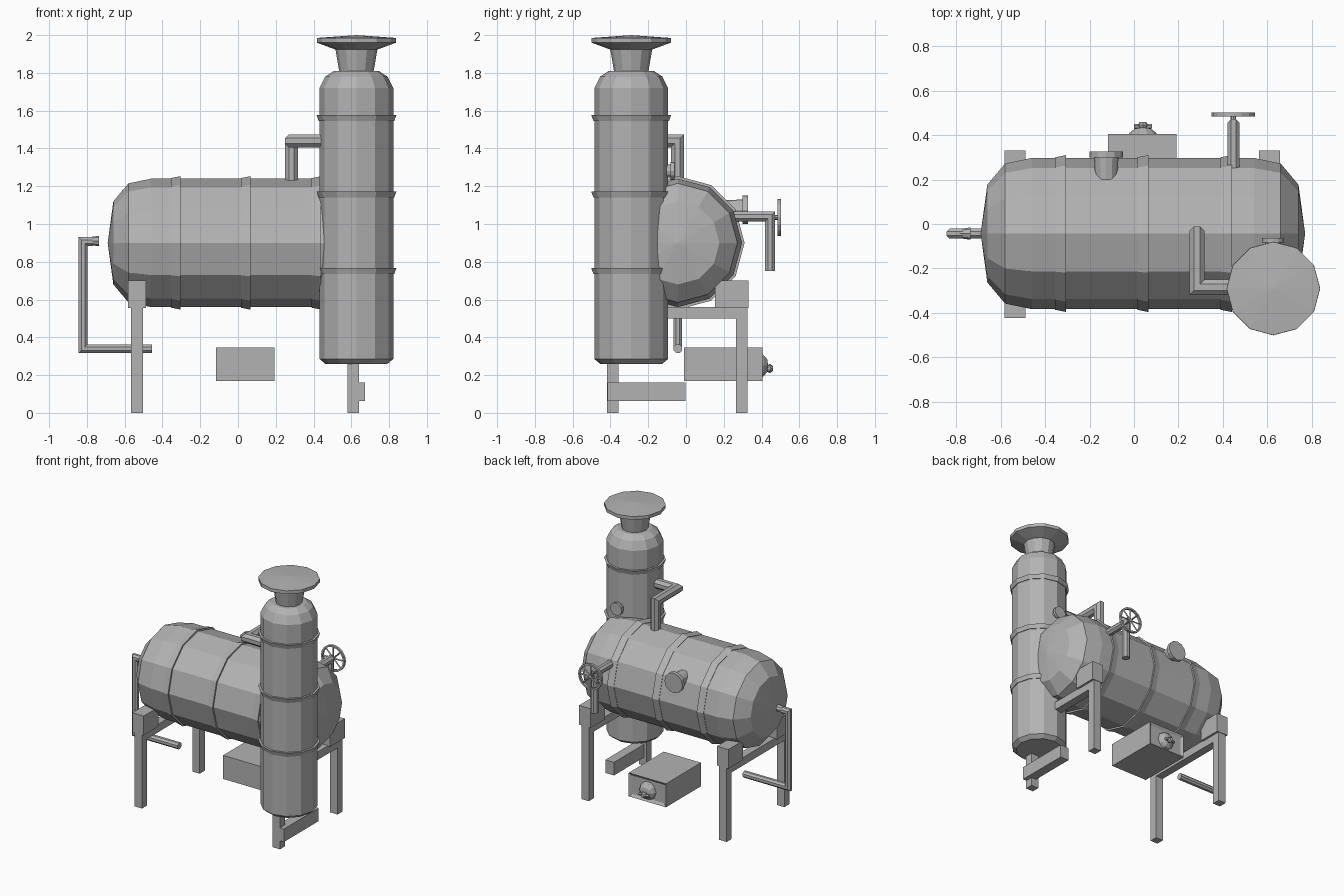
import bpy, bmesh, math
from mathutils import Vector, Matrix

if "Cube" in bpy.data.objects:
    bpy.data.objects.remove(bpy.data.objects["Cube"])

steel = bpy.data.materials.new("grey steel")
steel.diffuse_color = (0.45, 0.45, 0.45, 1)
steel.use_nodes = True
steel.node_tree.nodes["Principled BSDF"].inputs["Base Color"].default_value = steel.diffuse_color
TAU = 2 * math.pi


def finish(bm, name):
    bmesh.ops.recalc_face_normals(bm, faces=bm.faces)
    me = bpy.data.meshes.new(name)
    bm.to_mesh(me)
    bm.free()
    me.materials.append(steel)
    ob = bpy.data.objects.new(name, me)
    bpy.context.collection.objects.link(ob)
    return ob


def lathe(name, profile, origin, axis, sides=12, closed=False):
    """Revolve (distance, radius) points about an axis through origin."""
    bm = bmesh.new()
    axis = Vector(axis)
    u = Vector((0, 1, 0)) if abs(axis.y) < 0.5 else Vector((1, 0, 0))
    v = axis.cross(u)
    rings = []
    for d, r in profile:
        c = Vector(origin) + axis * d
        if r == 0:
            rings.append([bm.verts.new(c)] * sides)
        else:
            rings.append([bm.verts.new(c + r * (u * math.cos(TAU * i / sides) + v * math.sin(TAU * i / sides)))
                          for i in range(sides)])
    pairs = list(zip(rings, rings[1:])) + ([(rings[-1], rings[0])] if closed else [])
    for a, b in pairs:
        for i in range(sides):
            j = (i + 1) % sides
            bm.faces.new(list(dict.fromkeys((a[i], a[j], b[j], b[i]))))
    if not closed:
        for end, (_, r) in ((rings[0], profile[0]), (rings[-1], profile[-1])):
            if r:
                bm.faces.new(end)
    return finish(bm, name)


def box(name, x, y, z):
    bm = bmesh.new()
    mid = Vector((sum(x) / 2, sum(y) / 2, sum(z) / 2))
    size = (x[1] - x[0], y[1] - y[0], z[1] - z[0], 1)
    bmesh.ops.create_cube(bm, size=1, matrix=Matrix.Translation(mid) @ Matrix.Diagonal(size))
    return finish(bm, name)


def pipe(name, points, radius, sides=8):
    """Sweep a round section along points with mitred corners."""
    bm = bmesh.new()
    pts = [Vector(p) for p in points]
    dirs = [(b - a).normalized() for a, b in zip(pts, pts[1:])]
    u = dirs[0].orthogonal().normalized()
    v = dirs[0].cross(u)
    ring = [pts[0] + radius * (u * math.cos(TAU * (i + .5) / sides) + v * math.sin(TAU * (i + .5) / sides))
            for i in range(sides)]
    rows = [[bm.verts.new(p) for p in ring]]
    for k, d in enumerate(dirs):
        n = d + (dirs[k + 1] if k + 1 < len(dirs) else d)
        ring = [p + d * ((pts[k + 1] - p).dot(n) / d.dot(n)) for p in ring]
        rows.append([bm.verts.new(p) for p in ring])
    for a, b in zip(rows, rows[1:]):
        for i in range(sides):
            j = (i + 1) % sides
            bm.faces.new((a[i], a[j], b[j], b[i]))
    bm.faces.new(rows[0])
    bm.faces.new(rows[-1])
    return finish(bm, name)


# Horizontal tank with domed ends and three flared bands
half = [(0.73, 0), (0.70, 0.22), (0.62, 0.315), (0.50, 0.34)]
lathe("tank", [(-d, r) for d, r in half] + half[::-1], (0.04, -0.043, 0.9), (1, 0, 0))
for x in (-0.33, 0.04, 0.415):
    lathe("tank_band", [(-0.025, 0.33), (-0.025, 0.343), (0.025, 0.353), (0.025, 0.33)],
          (x, -0.043, 0.9), (1, 0, 0), closed=True)

# Vertical tower, neck and vent cap
TX, TY = 0.627, -0.29
lathe("tower", [(0.26, 0.165), (0.285, 0.195), (1.72, 0.195), (1.78, 0.165), (1.81, 0.12)],
      (TX, TY, 0), (0, 0, 1))
lathe("tower_neck", [(1.79, 0.088), (1.93, 0.112)], (TX, TY, 0), (0, 0, 1))
lathe("vent_cap", [(1.925, 0.115), (1.96, 0.21), (1.985, 0.21), (2.0, 0)], (TX, TY, 0), (0, 0, 1))
for z in (0.75, 1.155, 1.56):
    lathe("tower_band", [(-0.016, 0.19), (-0.016, 0.2), (0.016, 0.211), (0.016, 0.19)],
          (TX, TY, z), (0, 0, 1), closed=True)

# Two stands: saddle, cross beam and a pair of legs each
for x in (-0.535, 0.61):
    for s in (-1, 1):
        y = -0.046 + s * 0.342
        box("leg", (x - 0.031, x + 0.031), (y - 0.03, y + 0.03), (0, 0.6))
        yo, yi = -0.046 + s * 0.376, -0.046 + s * 0.2
        box("saddle", (x - 0.047, x + 0.047), sorted((yo, yi)), (0.555, 0.70))
    box("cross_beam", (x - 0.031, x + 0.031), (-0.388, 0.296), (0.5, 0.56))
box("foot_beam", (0.6, 0.672), (-0.415, -0.003), (0.062, 0.16))

# Burner box with recessed back panel and a domed latch
ob = box("burner_box", (-0.117, 0.192), (-0.01, 0.405), (0.17, 0.347))
bm = bmesh.new()
bm.from_mesh(ob.data)
bm.normal_update()
back = [f for f in bm.faces if f.normal.y > 0.9]
bmesh.ops.inset_region(bm, faces=back, thickness=0.028)
bmesh.ops.translate(bm, vec=(0, -0.012, 0), verts=back[0].verts)
bm.to_mesh(ob.data)
bm.free()
lathe("latch_dome", [(0.385, 0.07), (0.41, 0.06), (0.43, 0.035), (0.435, 0)], (0.04, 0, 0.25), (0, 1, 0), 10)
lathe("latch_knob", [(0.42, 0.014), (0.445, 0.024), (0.46, 0.014)], (0.04, 0, 0.235), (0, 1, 0), 8)
pipe("latch_bar", [(0.0, 0.44, 0.235), (0.08, 0.44, 0.235)], 0.011, 6)

# Drain pipe at the tank's end with a flared inlet
pipe("drain_pipe", [(-0.77, -0.043, 0.907), (-0.82, -0.043, 0.907), (-0.82, -0.043, 0.34),
                    (-0.455, -0.043, 0.34)], 0.025)
lathe("drain_flare", [(-0.79, 0.02), (-0.735, 0.028)], (0, -0.043, 0.91), (1, 0, 0), 8)

# Transfer pipe from tank top to tower
pipe("transfer_pipe", [(0.283, -0.045, 1.2), (0.283, -0.045, 1.44), (0.283, -0.285, 1.44),
                       (0.5, -0.285, 1.44)], 0.037)

# Hatches on the tank and tower
lathe("tank_hatch", [(0.2, 0.05), (0.3, 0.055), (0.3, 0.075), (0.327, 0.075)], (-0.125, 0, 1.075), (0, 1, 0), 12)
lathe("tower_hatch", [(-0.13, 0.035), (-0.083, 0.035), (-0.083, 0.048), (-0.062, 0.048)],
      (0.625, 0, 1.28), (0, 1, 0), 12)

# Outlet pipe with valve stem and spoked hand wheel
pipe("outlet_pipe", [(0.447, 0.2, 1.04), (0.447, 0.445, 1.04), (0.447, 0.445, 0.75)], 0.029)
W = Vector((0.447, 0.493, 1.035))
lathe("valve_stem", [(-0.05, 0.013), (0.006, 0.013)], W, (0, 1, 0), 8)
lathe("wheel_rim", [(-0.009, 0.085), (-0.009, 0.098), (0.009, 0.098), (0.009, 0.085)],
      W, (0, 1, 0), 16, closed=True)
for i in range(8):
    a = TAU * i / 8
    pipe("wheel_spoke", [W, W + 0.09 * Vector((math.cos(a), 0, math.sin(a)))], 0.006, 4)
